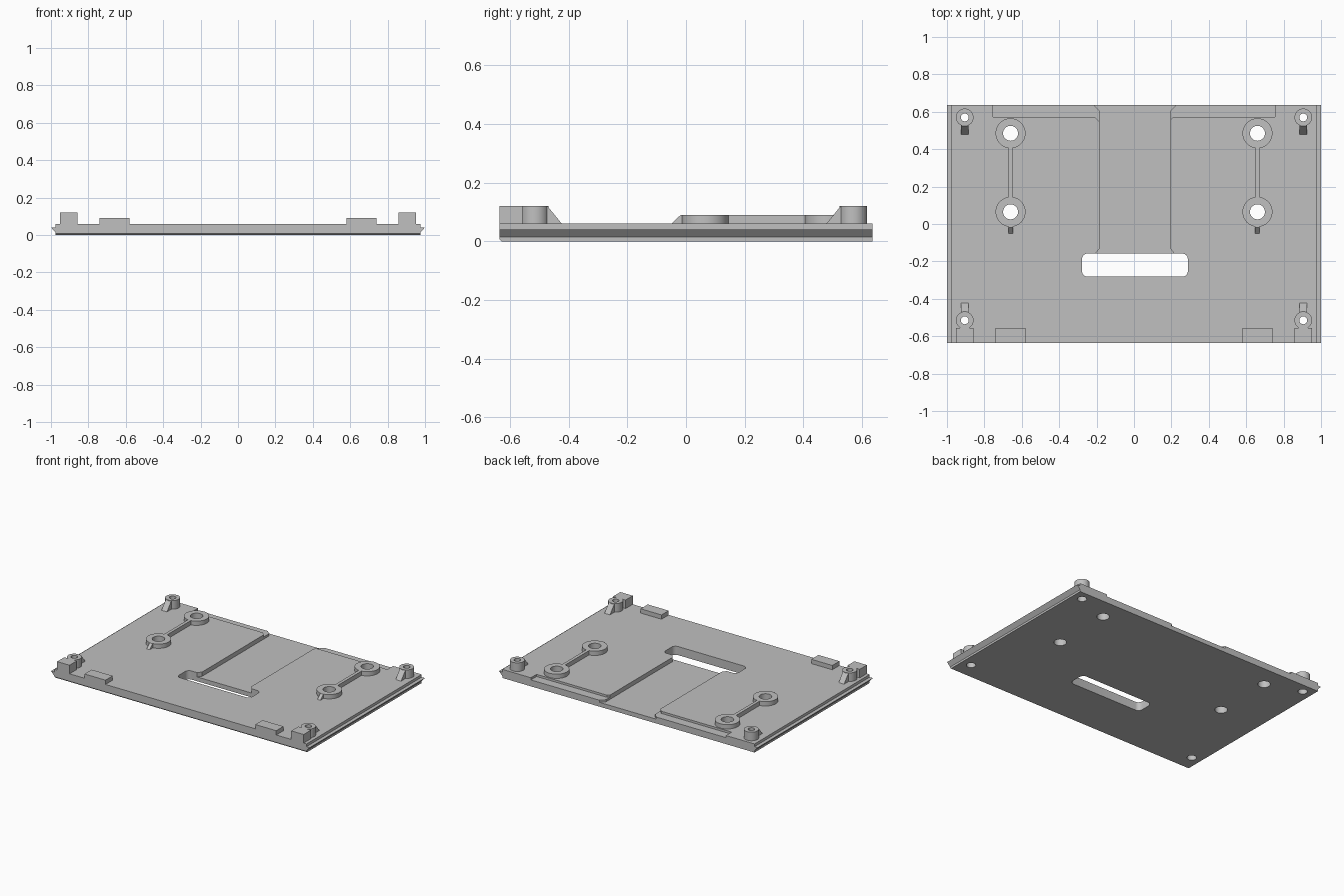
import bpy
import bmesh
import math
from mathutils import Vector

default = bpy.data.objects.get("Cube")
if default:
    bpy.data.objects.remove(default, do_unlink=True)

grey = bpy.data.materials.new("plain grey")
grey.use_nodes = True
grey.diffuse_color = (0.53, 0.53, 0.53, 1)
grey.node_tree.nodes["Principled BSDF"].inputs["Base Color"].default_value = (0.53, 0.53, 0.53, 1)

TOP = 0.06       # top of plate
ROOT = 0.05      # raised parts are sunk slightly into the plate
HALF_Y = 0.636


def finish(name, bm):
    bmesh.ops.recalc_face_normals(bm, faces=bm.faces)
    mesh = bpy.data.meshes.new(name)
    bm.to_mesh(mesh)
    bm.free()
    mesh.materials.append(grey)
    obj = bpy.data.objects.new(name, mesh)
    bpy.context.collection.objects.link(obj)
    return obj


def prism(name, outline, axis, lo, hi):
    """Extrude an outline along x (outline y,z), y (x,z) or z (x,y)."""
    place = {"x": lambda a, b: (lo, a, b),
             "y": lambda a, b: (a, lo, b),
             "z": lambda a, b: (a, b, lo)}[axis]
    bm = bmesh.new()
    face = bm.faces.new([bm.verts.new(place(a, b)) for a, b in outline])
    grown = bmesh.ops.extrude_face_region(bm, geom=[face])
    step = Vector([hi - lo if axis == k else 0 for k in "xyz"])
    bmesh.ops.translate(bm, vec=step,
                        verts=[v for v in grown["geom"] if isinstance(v, bmesh.types.BMVert)])
    return finish(name, bm)


def box(name, x0, x1, y0, y1, z0, z1):
    return prism(name, [(x0, y0), (x1, y0), (x1, y1), (x0, y1)], "z", z0, z1)


def cylinder(name, x, y, r, z0, z1):
    ring = [math.tau * i / 48 for i in range(48)]
    return prism(name, [(x + r * math.cos(a), y + r * math.sin(a)) for a in ring], "z", z0, z1)


def cut(target, *cutters):
    for cutter in cutters:
        mod = target.modifiers.new("cut", "BOOLEAN")
        mod.operation = "DIFFERENCE"
        mod.solver = "EXACT"
        mod.object = cutter
        bpy.context.view_layer.objects.active = target
        bpy.ops.object.modifier_apply(modifier=mod.name)
        bpy.data.objects.remove(cutter, do_unlink=True)


def smooth(obj):
    bpy.ops.object.select_all(action="DESELECT")
    obj.select_set(True)
    bpy.context.view_layer.objects.active = obj
    bpy.ops.object.shade_smooth_by_angle(angle=math.radians(30))


# Plate with a slanted rail lip on each side
half = [(0.975, 0), (0.975, 0.014), (1, 0.041), (0.975, 0.041), (0.975, TOP)]
plate = prism("base_plate", half + [(-x, z) for x, z in reversed(half)],
              "y", -HALF_Y, HALF_Y)
bm = bmesh.new()
bm.from_mesh(plate.data)
edge = [e for e in bm.edges
        if all(v.co.z < 0.001 and v.co.y < 0 for v in e.verts)]
bmesh.ops.bevel(bm, geom=edge, offset=0.008, segments=1, affect="EDGES")
bm.to_mesh(plate.data)
bm.free()

# Shallow ledges along the back edge
MID = 0.005
for s in (-1, 1):
    ledge = [(0.754, 0.7), (0.754, 0.573), (0.21, 0.573), (0.18, 0.543), (0.1, 0.543), (0.1, 0.7)]
    cut(plate, prism("ledge_cutter", [(s * x, y) for x, y in ledge], "z", 0.045, 0.2))

# Central channel, flared at both ends
side = [(0.22, -0.17), (0.19, -0.132), (0.19, 0.606), (0.22, HALF_Y), (0.22, 0.7)]
channel = [(MID + x, y) for x, y in side] + [(MID - x, y) for x, y in reversed(side)]
cut(plate, prism("channel_cutter", channel, "z", 0.03, 0.2))

# Rounded slot through the plate
slot = []
for k, (cx, cy) in enumerate([(1, 1), (-1, 1), (-1, -1), (1, -1)]):
    for i in range(7):
        a = math.pi / 2 * (k + i / 6)
        slot.append((MID + cx * 0.253 + 0.03 * math.cos(a),
                     -0.22 + cy * 0.032 + 0.03 * math.sin(a)))
cut(plate, prism("slot_cutter", slot, "z", -0.1, 0.2))


def boss(name, x, y, r, hole, top):
    """Ring-shaped post with its hole carried through the plate."""
    post = cylinder(name, x, y, r, ROOT, top)
    cut(post, cylinder("hole_cutter", x, y, hole, -0.1, 0.3))
    cut(plate, cylinder("hole_cutter", x, y, hole, -0.1, 0.3))
    smooth(post)


def gusset(name, x, width, near, far, top):
    """Sloped rib falling from a post at y=near to the plate at y=far."""
    inner = near + math.copysign(0.012, near - far)
    prism(name, [(inner, ROOT), (inner, top), (near, top), (far, TOP), (far, ROOT)],
          "x", x - width / 2, x + width / 2)


for s, label in ((1, "left"), (-1, "right")):
    # Pair of wide bosses joined by a thin rib
    x = s * 0.66
    for y, end in ((0.485, "back"), (0.065, "front")):
        boss(f"{label}_{end}_wide_boss", x, y, 0.08, 0.04, 0.09)
    box(f"{label}_joining_rib", x - 0.011, x + 0.011, 0.142, 0.408, ROOT, 0.09)
    gusset(f"{label}_wide_boss_gusset", x, 0.024, -0.018, -0.05, 0.09)

    # Corner screw posts, countersunk from below
    x = s * 0.905
    for y, end, d in ((0.57, "back", -1), (-0.515, "front", 1)):
        boss(f"{label}_{end}_screw_post", x, y, 0.047, 0.021, 0.12)
        cut(plate, cylinder("counterbore_cutter", x, y, 0.03, -0.1, 0.035))
        gusset(f"{label}_{end}_post_gusset", x, 0.042,
               y + d * 0.043, y + d * 0.092, 0.12)

    # Front stop blocks
    box(f"{label}_corner_block", x - 0.048, x + 0.048, -HALF_Y, -0.557, ROOT, 0.12)
    x = s * 0.66
    box(f"{label}_front_tab", x - 0.081, x + 0.081, -HALF_Y, -0.557, ROOT, 0.09)

smooth(plate)
